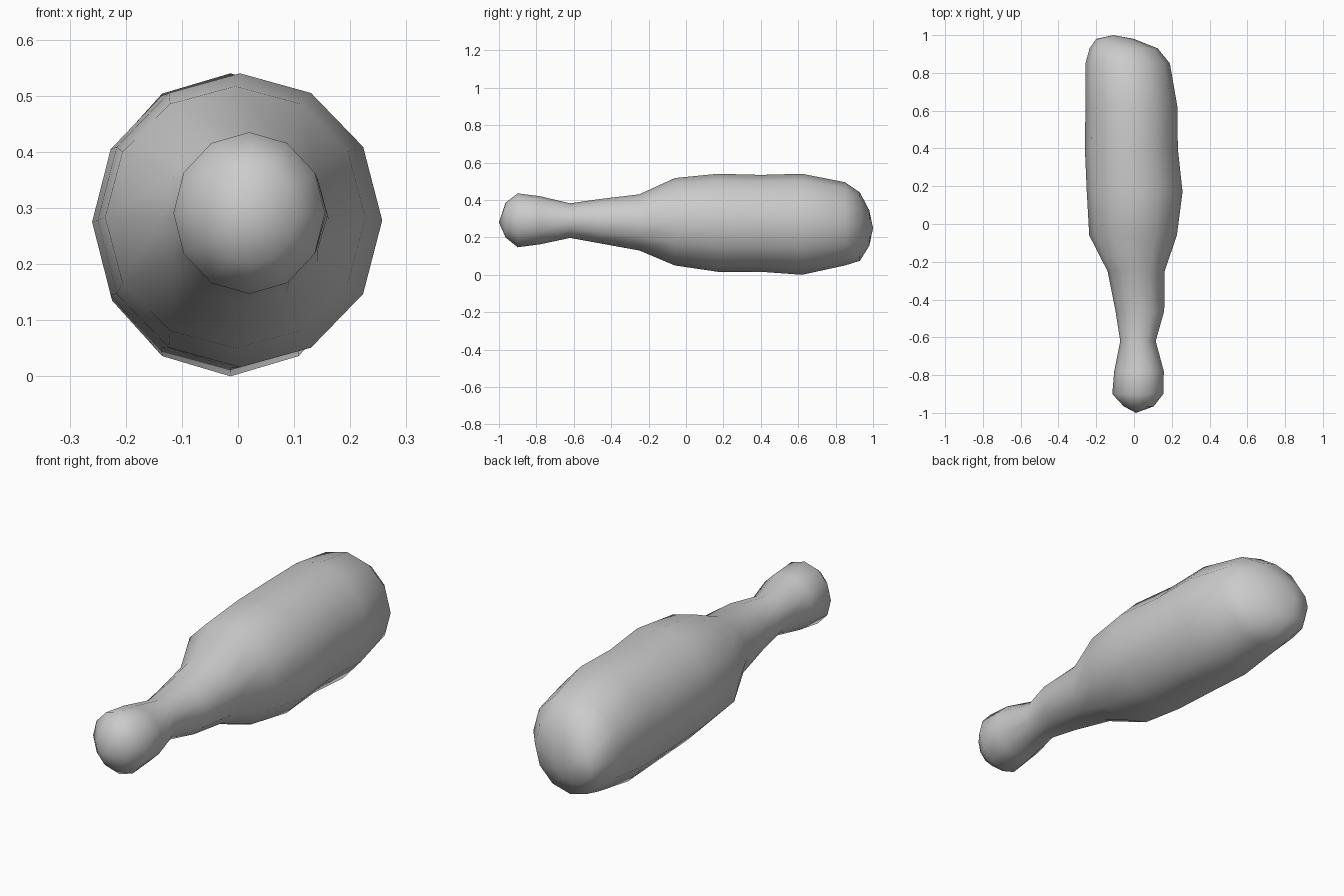
import bpy, bmesh, math

if "Cube" in bpy.data.objects:
    bpy.data.objects.remove(bpy.data.objects["Cube"])

SIDES = 12
# Cross-sections along the length: y, x left, x right, z bottom, z top
SECTIONS = [
    # rounded knob
    (-0.965, -0.055, 0.105, 0.20, 0.385),
    (-0.90, -0.115, 0.155, 0.147, 0.435),
    (-0.78, -0.105, 0.158, 0.163, 0.42),
    # narrow neck
    (-0.62, -0.073, 0.115, 0.197, 0.382),
    (-0.46, -0.098, 0.16, 0.168, 0.405),
    (-0.25, -0.14, 0.162, 0.13, 0.43),
    # fat body
    (-0.06, -0.237, 0.227, 0.05, 0.517),
    (0.17, -0.25, 0.257, 0.016, 0.54),
    (0.40, -0.26, 0.232, 0.016, 0.534),
    (0.62, -0.257, 0.23, 0.0, 0.54),
    (0.85, -0.257, 0.19, 0.05, 0.495),
    # blunt end
    (0.93, -0.235, 0.125, 0.075, 0.44),
    (0.98, -0.20, 0.00, 0.155, 0.345),
]
FRONT_TIP = (0.01, -1.0, 0.28)
BACK_TIP = (-0.11, 1.0, 0.25)

bm = bmesh.new()
rings = []
for i, (y, x0, x1, z0, z1) in enumerate(SECTIONS):
    ring = []
    for k in range(SIDES):
        a = 2 * math.pi * k / SIDES
        ring.append(bm.verts.new(((x0 + x1) / 2 + (x1 - x0) / 2 * math.cos(a), y,
                                  (z0 + z1) / 2 + (z1 - z0) / 2 * math.sin(a))))
    rings.append(ring)

# Skin between neighbouring sections
for a, b in zip(rings, rings[1:]):
    for k in range(SIDES):
        n = (k + 1) % SIDES
        bm.faces.new((a[k], a[n], b[n], b[k]))

# Close both ends with a fan
for ring, tip in ((rings[0], FRONT_TIP), (rings[-1], BACK_TIP)):
    t = bm.verts.new(tip)
    for k in range(SIDES):
        bm.faces.new((ring[k], ring[(k + 1) % SIDES], t))

bmesh.ops.recalc_face_normals(bm, faces=bm.faces)
for f in bm.faces:
    f.smooth = True
mesh = bpy.data.meshes.new("club_body")
bm.to_mesh(mesh)
bm.free()
bpy.context.collection.objects.link(bpy.data.objects.new("club_body", mesh))
